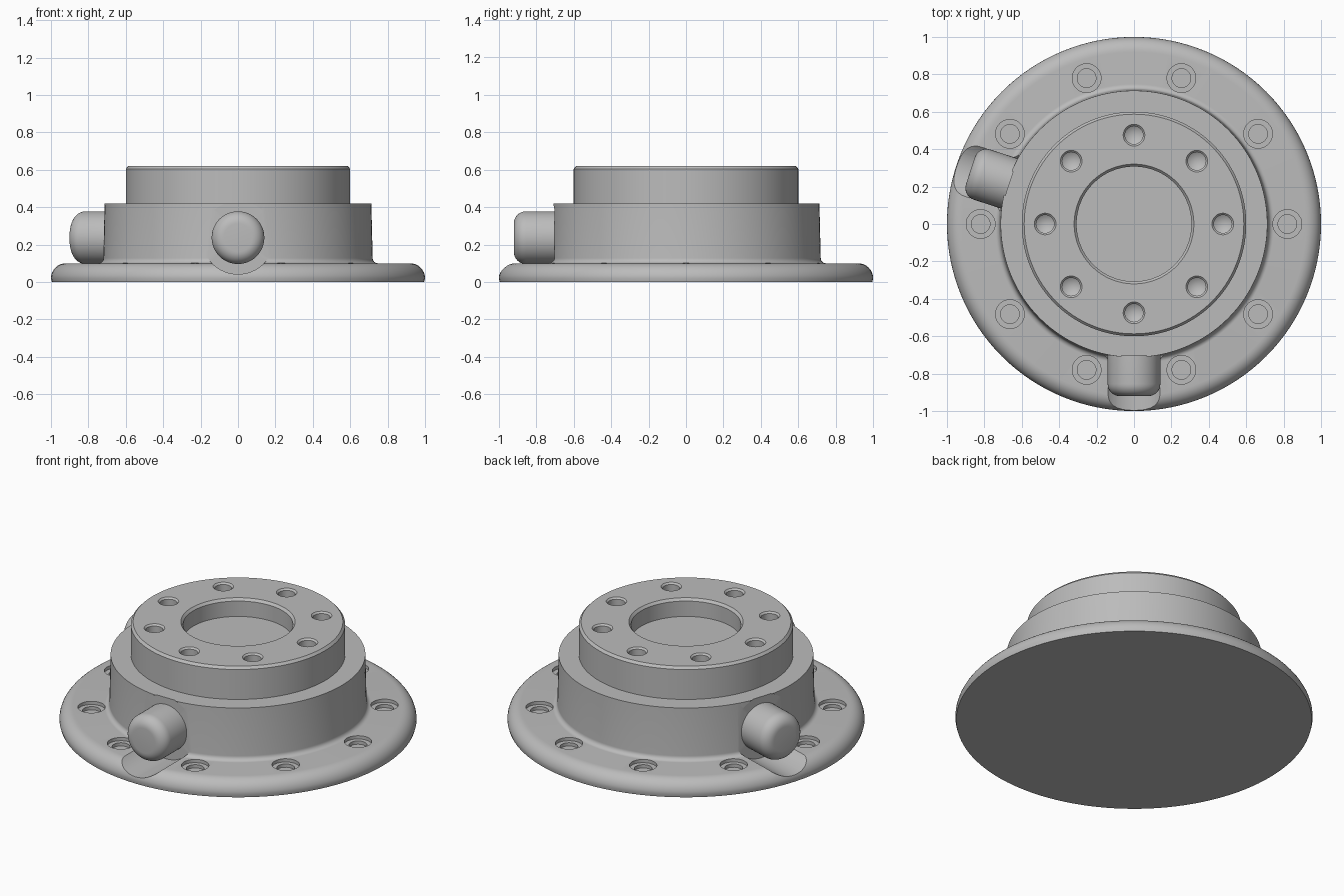
import bpy, bmesh
from math import sin, cos, pi, radians
from mathutils import Matrix, Vector

if "Cube" in bpy.data.objects:
    bpy.data.objects.remove(bpy.data.objects["Cube"])

grey = bpy.data.materials.new("machined grey")
grey.use_nodes = True
grey.diffuse_color = (0.5, 0.5, 0.5, 1)
grey.node_tree.nodes["Principled BSDF"].inputs["Base Color"].default_value = grey.diffuse_color


def arc(cr, cz, rad, a0, a1, n=8):
    """Points of a round in a profile, angles in degrees."""
    angles = [radians(a0 + (a1 - a0) * i / n) for i in range(n + 1)]
    return [(cr + rad * cos(a), cz + rad * sin(a)) for a in angles]


def lathe(bm, profile, steps, matrix=Matrix()):
    """Turn a closed (radius, height) profile about z, then place it."""
    rings = []
    for r, z in profile:
        n = 1 if r == 0 else steps
        rings.append([bm.verts.new(matrix @ Vector((r * cos(2 * pi * i / n), r * sin(2 * pi * i / n), z)))
                      for i in range(n)])
    for a, b in zip(rings, rings[1:]):
        for i in range(steps):
            j = (i + 1) % steps
            quad = [a[i % len(a)], a[j % len(a)], b[j % len(b)], b[i % len(b)]]
            bm.faces.new(list(dict.fromkeys(quad)))


def finish(bm, name):
    bmesh.ops.recalc_face_normals(bm, faces=bm.faces)
    mesh = bpy.data.meshes.new(name)
    bm.to_mesh(mesh)
    bm.free()
    mesh.materials.append(grey)
    ob = bpy.data.objects.new(name, mesh)
    bpy.context.collection.objects.link(ob)
    return ob


def select(ob):
    bpy.ops.object.select_all(action='DESELECT')
    ob.select_set(True)
    bpy.context.view_layer.objects.active = ob


def cut(target, cutter):
    mod = target.modifiers.new(cutter.name, 'BOOLEAN')
    mod.operation = 'DIFFERENCE'
    mod.solver = 'EXACT'
    mod.object = cutter
    select(target)
    bpy.ops.object.modifier_apply(modifier=mod.name)
    bpy.data.objects.remove(cutter)


def polar(count, radius, z):
    return [Matrix.Rotation(2 * pi * i / count, 4, 'Z') @ Matrix.Translation((radius, 0, z))
            for i in range(count)]


def radial(angle):
    """Points local z outward at an angle, at the height of the knobs."""
    return (Matrix.Rotation(radians(angle), 4, 'Z') @ Matrix.Translation((0, 0, 0.237))
            @ Matrix.Rotation(pi / 2, 4, 'Y'))


# Flange, stepped drum and central recess
bm = bmesh.new()
profile = [(0, 0), (0.995, 0)]
profile += arc(0.92, 0.02, 0.08, 0, 90)
profile += arc(0.748, 0.128, 0.028, 270, 180)
profile += [(0.713, 0.42), (0.6, 0.42), (0.6, 0.605), (0.587, 0.62)]
profile += [(0.32, 0.62), (0.307, 0.605), (0.307, 0.51), (0, 0.51)]
lathe(bm, profile, 128)
body = finish(bm, "flanged_body")

# Clearance scoops beneath the knobs
knob_angles = {"front_knob": -90, "side_knob": 162}
bm = bmesh.new()
for angle in knob_angles.values():
    lathe(bm, [(0, 0.702), (0.195, 0.702), (0.195, 1.1), (0, 1.1)], 64, radial(angle))
cut(body, finish(bm, "scoop_cutter"))

# Counterbored flange holes
bm = bmesh.new()
for place in polar(10, 0.82, 0.1):
    lathe(bm, [(0, -0.04), (0.05, -0.04), (0.05, -0.02), (0.077, -0.02), (0.077, 0.008), (0, 0.008)], 32, place)
cut(body, finish(bm, "flange_hole_cutter"))

# Drilled holes with conical ends in the top face
bm = bmesh.new()
for place in polar(8, 0.475, 0.62):
    lathe(bm, [(0, -0.08), (0.048, -0.05), (0.048, -0.01), (0.058, 0), (0.058, 0.02), (0, 0.02)], 32, place)
cut(body, finish(bm, "top_hole_cutter"))

# Rounded knobs on the drum
parts = [body]
for name, angle in knob_angles.items():
    bm = bmesh.new()
    profile = [(0, 0.68), (0.141, 0.68)] + arc(0.076, 0.855, 0.065, 0, 90) + [(0, 0.92)]
    lathe(bm, profile, 48, radial(angle))
    parts.append(finish(bm, name))

for ob in parts:
    select(ob)
    bpy.ops.object.shade_smooth_by_angle(angle=radians(30))
